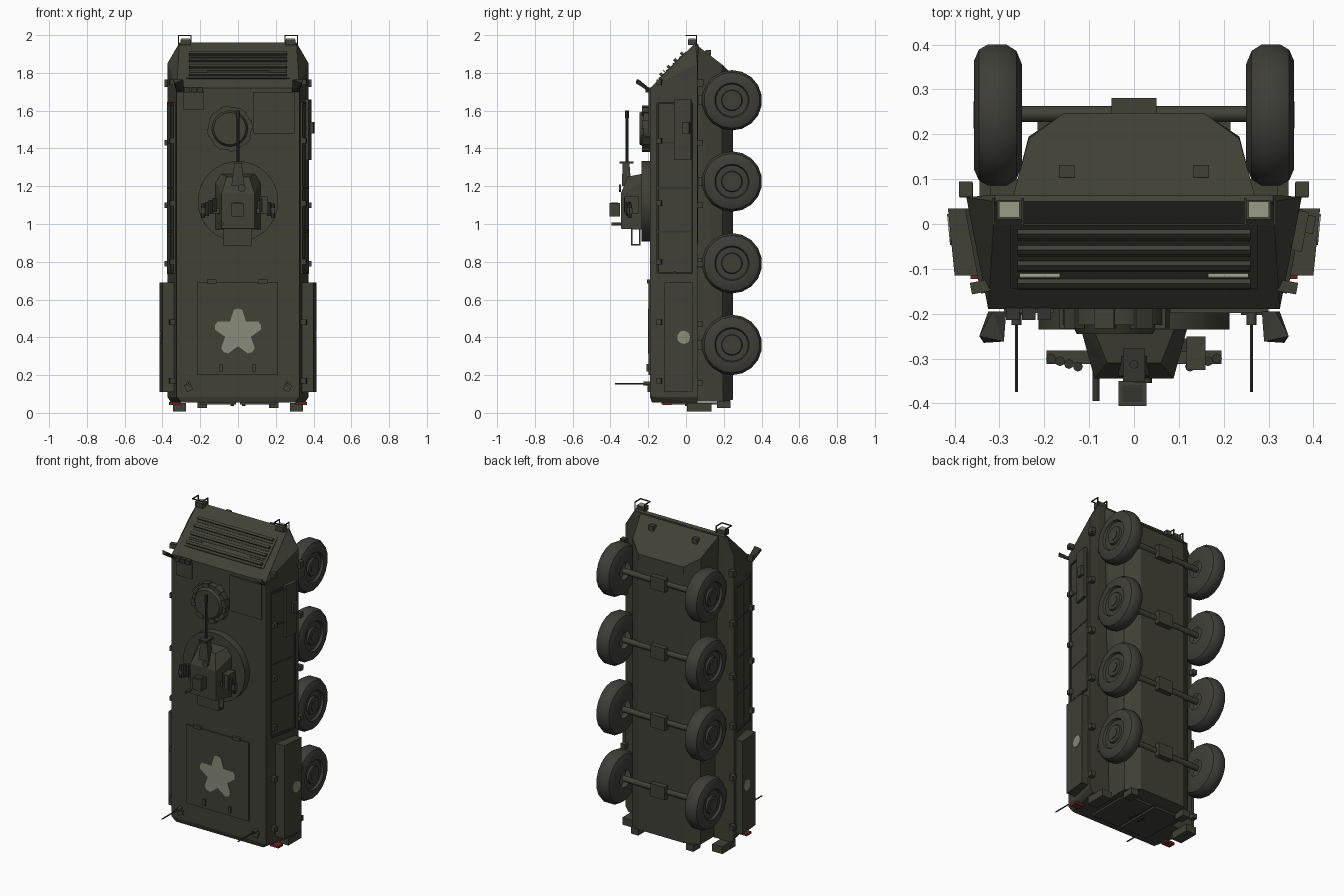
import bpy, bmesh
from math import pi, sin, cos, radians
from mathutils import Matrix, Euler, Vector

if "Cube" in bpy.data.objects:
    bpy.data.objects.remove(bpy.data.objects["Cube"], do_unlink=True)


def material(name, rgb):
    m = bpy.data.materials.new(name)
    m.use_nodes = True
    m.diffuse_color = (*rgb, 1)
    bsdf = m.node_tree.nodes["Principled BSDF"]
    bsdf.inputs["Base Color"].default_value = (*rgb, 1)
    bsdf.inputs["Roughness"].default_value = 0.9
    return m


OLIVE = material("dark olive paint", (0.052, 0.052, 0.037))
RUBBER = material("tyre rubber", (0.049, 0.048, 0.039))
METAL = material("gun metal", (0.035, 0.035, 0.028))
PALE = material("pale marking", (0.25, 0.26, 0.19))
LAMP = material("lamp glass", (0.32, 0.33, 0.24))
RED = material("red lamp", (0.16, 0.02, 0.015))


def finish(name, bm, mat, smooth=False):
    bmesh.ops.recalc_face_normals(bm, faces=bm.faces[:])
    mesh = bpy.data.meshes.new(name)
    bm.to_mesh(mesh)
    bm.free()
    mesh.materials.append(mat)
    ob = bpy.data.objects.new(name, mesh)
    bpy.context.collection.objects.link(ob)
    if smooth:
        bpy.ops.object.select_all(action="DESELECT")
        ob.select_set(True)
        bpy.context.view_layer.objects.active = ob
        bpy.ops.object.shade_smooth_by_angle(angle=radians(35))
    return ob


def box(name, center, size, mat=OLIVE, rot=(0, 0, 0)):
    bm = bmesh.new()
    m = Matrix.LocRotScale(Vector(center), Euler(rot), Vector(size))
    bmesh.ops.create_cube(bm, size=1, matrix=m)
    return finish(name, bm, mat)


def rod(name, center, radius, length, axis="y", mat=OLIVE, segs=12, r2=None, turn=0):
    rot = {"x": (0, pi / 2, turn), "y": (pi / 2, 0, turn), "z": (0, 0, turn)}[axis]
    bm = bmesh.new()
    bmesh.ops.create_cone(bm, cap_ends=True, segments=segs, radius1=radius,
                          radius2=radius if r2 is None else r2, depth=length,
                          matrix=Matrix.LocRotScale(Vector(center), Euler(rot), None))
    return finish(name, bm, mat, True)


def solid(name, points, mat=OLIVE, mirror=True):
    """Convex block around the points, with their mirror images across x."""
    bm = bmesh.new()
    for x, y, z in points:
        for s in ((1, -1) if mirror else (1,)):
            bm.verts.new((s * x, y, z))
    res = bmesh.ops.convex_hull(bm, input=bm.verts[:])
    loose = [v for v in set(res["geom_interior"]) if isinstance(v, bmesh.types.BMVert)]
    bmesh.ops.delete(bm, geom=loose, context="VERTS")
    bmesh.ops.dissolve_limit(bm, angle_limit=0.02, verts=bm.verts[:], edges=bm.edges[:])
    return finish(name, bm, mat)


TILT = 0.185


def side_box(name, s, y, z, size, lift=0.0, mat=OLIVE):
    """Box lying on the sloping hull side."""
    x = 0.373 - 0.187 * (0.055 - y) + lift
    return box(name, (s * x, y, z), size, mat, (0, 0, -s * TILT))


# Hull: upper body with sloping nose, and narrow belly
solid("upper_hull", [(.30, -.18, .055), (.325, -.19, .085), (.355, .06, .055),
                     (.374, .06, .085), (.325, -.19, 1.72), (.374, .06, 1.85),
                     (.31, .05, 1.96), (.31, .065, 1.95)])
solid("lower_hull", [(.235, .03, .06), (.235, .195, .06), (.155, .248, .07),
                     (.155, .248, 1.79), (.235, .19, 1.845), (.27, .06, 1.945)])

# Wheels with axles
PROFILE = [(.25, .05), (.25, .115), (.262, .145), (.285, .16), (.325, .16), (.346, .148),
           (.357, .122), (.357, .092), (.343, .086), (.343, .056), (.354, .052), (.354, 0)]
for i, z in enumerate((1.655, 1.225, .792, .36)):
    for s, side in ((1, "left"), (-1, "right")):
        bm = bmesh.new()
        vs = [bm.verts.new((s * x, .243, z + r)) for x, r in PROFILE]
        es = [bm.edges.new(p) for p in zip(vs, vs[1:])]
        bmesh.ops.spin(bm, geom=vs + es, cent=(0, .243, z), axis=(1, 0, 0),
                       angle=2 * pi, steps=18, use_duplicate=False)
        bmesh.ops.remove_doubles(bm, verts=bm.verts[:], dist=1e-4)
        finish(f"wheel_{side}_{i}", bm, RUBBER, True)
        rod(f"hub_{side}_{i}", (s * .353, .243, z), .03, .01, "x", OLIVE)
        box(f"suspension_{side}_{i}", (s * .285, .075, z), (.07, .05, .05))
    rod(f"axle_{i}", (0, .245, z), .018, .52, "x")
    box(f"differential_{i}", (0, .262, z), (.1, .038, .08))

# Nose grille on the slope, headlamps and guards
SLOPE = (-pi / 4, 0, 0)


def on_nose(name, x, z, size, lift=0.0, mat=OLIVE):
    return box(name, (x, z - 1.91 - lift, z + lift), size, mat, SLOPE)


on_nose("grille_panel", 0, 1.84, (.55, .008, .2))
for i, z in enumerate((1.895, 1.86, 1.825, 1.785)):
    on_nose(f"grille_slat_{i}", 0, z, (.52, .02, .015), .006)
    on_nose(f"grille_gap_{i}", 0, z - .014, (.52, .009, .008), .002, METAL)
for s, side in ((1, "left"), (-1, "right")):
    on_nose(f"nose_strip_{side}", s * .21, 1.802, (.09, .012, .005), .008, LAMP)
    box(f"headlamp_box_{side}", (s * .278, .032, 1.963), (.054, .044, .03))
    box(f"headlamp_{side}", (s * .278, .032, 1.979), (.046, .036, .006), LAMP)
    for x in (.248, .314):
        box(f"lamp_guard_side_{side}", (s * x, .028, 1.997), (.005, .06, .006), METAL)
        box(f"lamp_guard_post_{side}", (s * x, .055, 1.97), (.005, .006, .055), METAL)
    box(f"lamp_guard_bar_{side}", (s * .281, 0, 1.997), (.07, .005, .006), METAL)
    box(f"tow_eye_{side}", (s * .15, .118, 1.906), (.035, .028, .03))
    box(f"side_lamp_{side}", (s * .375, .078, 1.75), (.03, .034, .03))

    # Mirrors leaning out over the deck corner
    solid(f"mirror_{side}", [(s * a, b, c) for a, b, c in (
        (.285, -.195, 1.70), (.325, -.195, 1.70), (.335, -.265, 1.745), (.29, -.262, 1.765),
        (.345, -.25, 1.765), (.315, -.195, 1.72))], METAL, False)

    # Side racks, lockers and cleats
    for y in (-.15, -.06, .03):
        side_box(f"rack_rail_{side}", s, y, 1.19, (.014, .008, .9))
    for z in (.74, .96, 1.19, 1.43, 1.64):
        side_box(f"rack_bar_{side}", s, -.06, z, (.016, .18, .01), 0, METAL)
    side_box(f"rack_plate_{side}", s, -.06, 1.19, (.01, .17, .88))
    for z in (.17, .48, .8, 1.11, 1.44, 1.75):
        side_box(f"upper_cleat_{side}", s, -.14, z, (.045, .026, .03), .005)
        box(f"lower_cleat_{side}", (s * .374, .075, z - .01), (.03, .032, .03))
    solid(f"rear_locker_{side}", [(s * x, y, z) for z in (.11, .69) for x, y in (
        (.415, .035), (.40, -.115), (.35, .035), (.33, -.115))], OLIVE, False)
    rod(f"locker_disc_{side}", (s * .4105, -.012, .4), .035, .006, "x", PALE, 12, None, -s * .097)

    # Rear fittings and antennas
    box(f"rear_step_{side}", (s * .31, .07, .03), (.07, .13, .045))
    box(f"rear_lamp_{side}", (s * .335, -.1, .05), (.06, .045, .014), RED)
    box(f"tow_hook_{side}", (s * .19, .2, .045), (.05, .07, .04))
    rod(f"antenna_{side}", (s * .262, -.28, .155), .004, .19, "y", METAL, 6)
    rod(f"antenna_base_{side}", (s * .262, -.205, .155), .011, .04, "y")
    box(f"deck_bracket_{side}", (s * .262, -.196, .135), (.035, .014, .04), OLIVE, (0, s * .4, 0))
    box(f"rear_door_{side}", (s * .105, .02, .05), (.19, .3, .012))
    box(f"door_handle_{side}", (s * .03, .02, .042), (.02, .05, .012), METAL)

# Side locker found on the left only
side_box("left_tool_panel", 1, -.015, 1.5, (.035, .09, .32), .005)
side_box("left_tool_box", 1, 0, 1.51, (.03, .04, .06), .025)

# Deck hatches and marking
box("rear_hatch", (-.003, -.193, .445), (.43, .01, .49))
box("front_left_hatch", (.19, -.193, 1.59), (.22, .01, .22))
box("front_right_plate", (-.235, -.193, 1.655), (.11, .01, .1))
for x in (-.14, .13):
    box("rear_hatch_hinge", (x, -.197, .695), (.05, .018, .02))
for x in (-.09, .085):
    box("rear_hatch_handle", (x, -.201, .24), (.016, .014, .04))
for x in (-.27, -.235, -.2):
    box("periscope", (x, -.2, 1.71), (.03, .028, .025), METAL)
star = [(r * cos(a + i * .4 * pi), r * sin(a + i * .4 * pi)) for i in range(5)
        for r, a in ((.072, .3 * pi), (.122, .44 * pi), (.128, .5 * pi), (.122, .56 * pi))]
bm = bmesh.new()
face = bm.faces.new([bm.verts.new((x, -.198, .425 + z)) for x, z in star])
ext = bmesh.ops.extrude_face_region(bm, geom=[face])["geom"]
bmesh.ops.translate(bm, vec=(0, -.003, 0), verts=[v for v in ext if isinstance(v, bmesh.types.BMVert)])
finish("deck_star", bm, PALE)

# Commander's hatch
rod("cupola_ring", (-.043, -.205, 1.505), .115, .04, "y", OLIVE, 24)
rod("cupola_lid", (-.043, -.232, 1.505), .098, .026, "y", OLIVE, 24, .085)
for i in range(8):
    a = i * pi / 4 + .2
    box("cupola_block", (-.043 + .108 * cos(a), -.21, 1.505 + .108 * sin(a)),
        (.025, .045, .045), OLIVE, (0, -a, 0))

# Turret
rod("turret_ring", (0, -.212, 1.12), .213, .046, "y", OLIVE, 32)
solid("turret", [(.118, -.235, .97), (.118, -.235, 1.22), (.09, -.235, 1.265),
                 (.088, -.345, .975), (.088, -.345, 1.16), (.06, -.31, 1.25)])
box("turret_sight", (-.003, -.378, 1.075), (.062, .055, .07))
box("sight_window", (-.003, -.378, 1.111), (.045, .038, .004), METAL)
rod("smoke_cap", (.02, -.349, 1.19), .02, .012)
box("ammunition_box", (.138, -.288, 1.1), (.042, .074, .09))
box("ammunition_bracket", (.115, -.27, 1.1), (.03, .03, .05), METAL)
for y in (-.245, -.287):
    box("basket_plate", (-.003, y, .93), (.15, .006, .09))
for x in (-.075, .069):
    box("basket_post", (x, -.266, .89), (.006, .045, .006), METAL)
rod("vision_block", (-.085, -.355, 1.0), .008, .08, "y", METAL)
for s in (-1, 1):
    for i in range(4):
        rod("smoke_launcher", (s * (.125 + .02 * i), -.318 + .006 * i, 1.1 - .01 * i),
            .011, .075, "z", METAL, 8)
    box("launcher_bracket", (s * .145, -.297, 1.07), (.1, .03, .03))

# Machine gun
solid("gun_mount", [(.035, -.29, 1.2), (.035, -.34, 1.2), (.018, -.3, 1.33), (.018, -.335, 1.33)])
box("gun_crossbar", (0, -.315, 1.325), (.05, .075, .012), METAL)
rod("gun_barrel", (0, -.313, 1.46), .0075, .28, "z", METAL, 8)
rod("gun_muzzle", (0, -.313, 1.58), .01, .04, "z", METAL, 8)
